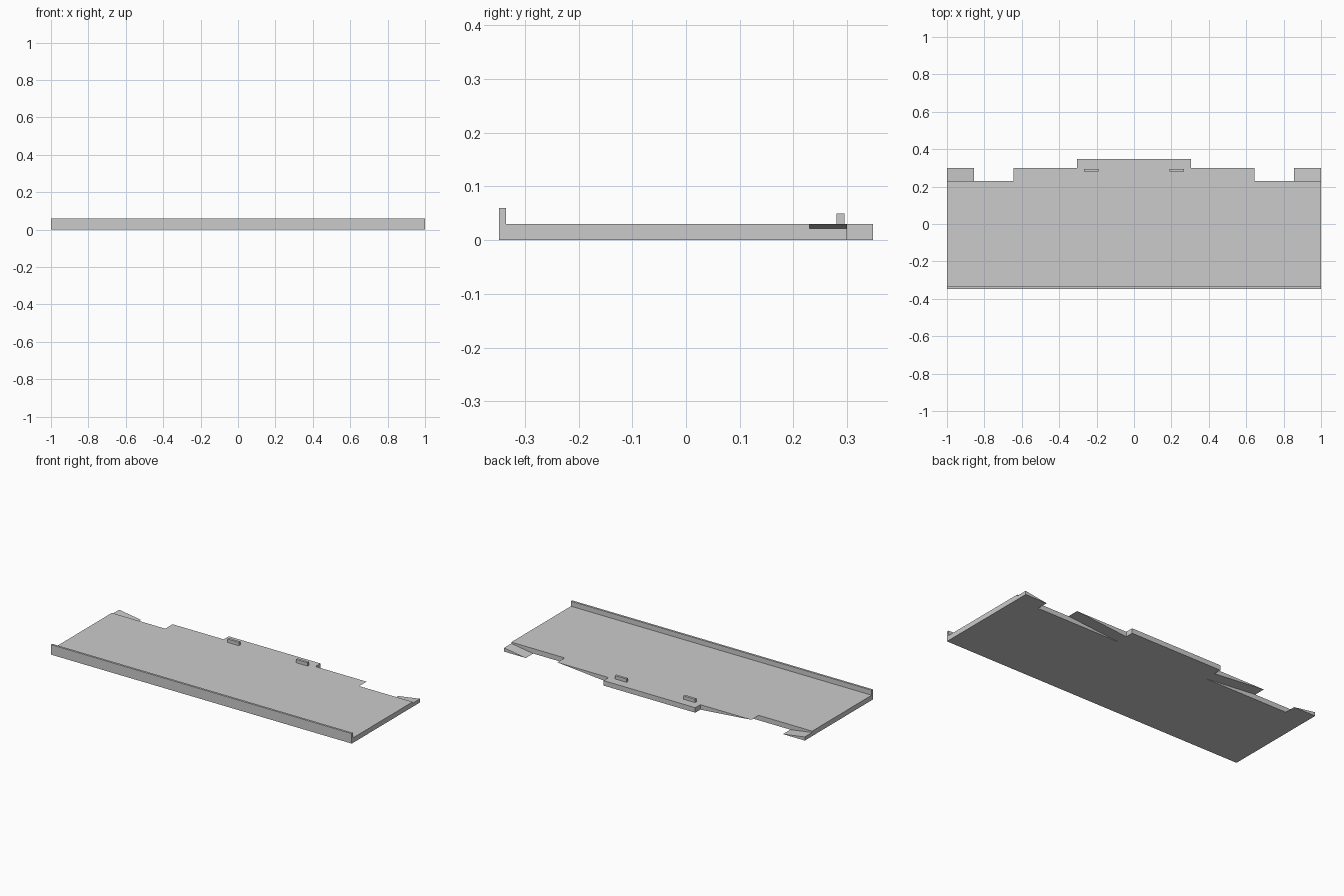
import bpy
import bmesh
from mathutils import Vector

cube = bpy.data.objects.get("Cube")
if cube:
    bpy.data.objects.remove(cube, do_unlink=True)

grey = bpy.data.materials.new("plain grey")
grey.use_nodes = True
colour = (0.6, 0.6, 0.6, 1)
grey.diffuse_color = colour
grey.node_tree.nodes["Principled BSDF"].inputs["Base Color"].default_value = colour


def prism(name, points, sweep):
    """Extrude a flat outline along the sweep vector."""
    bm = bmesh.new()
    face = bm.faces.new([bm.verts.new(p) for p in points])
    made = bmesh.ops.extrude_face_region(bm, geom=[face], use_keep_orig=True)
    moved = [v for v in made["geom"] if isinstance(v, bmesh.types.BMVert)]
    bmesh.ops.translate(bm, verts=moved, vec=Vector(sweep))
    bmesh.ops.recalc_face_normals(bm, faces=bm.faces)
    mesh = bpy.data.meshes.new(name)
    bm.to_mesh(mesh)
    bm.free()
    mesh.materials.append(grey)
    obj = bpy.data.objects.new(name, mesh)
    bpy.context.collection.objects.link(obj)
    return obj


HALF = 0.348     # half depth
EDGE = 0.23      # rear edge of the main plate
TAB = 0.30       # rear edge of the tabs
THICK = 0.03
WALL = -0.335    # inner face of the front wall

# Plate and front lip share one side profile
prism("plate_with_front_lip",
      [(-1, y, z) for y, z in ((-HALF, 0), (EDGE, 0), (EDGE, THICK),
                               (WALL, THICK), (WALL, 0.06), (-HALF, 0.06))],
      (2, 0, 0))

# Full-thickness rear tab
prism("centre_tab",
      [(-0.305, EDGE, 0), (0.305, EDGE, 0), (0.305, HALF, 0), (-0.305, HALF, 0)],
      (0, 0, THICK))

for side, name in ((1, "left"), (-1, "right")):
    # Tab flush with the top, its underside tapering to a thin outer edge
    prism(name + "_side_tab",
          [(side * x, EDGE, z) for x, z in ((0.305, 0), (0.645, THICK), (0.305, THICK))],
          (0, TAB - EDGE, 0))
    # Corner ramp flush with the base, its top falling inward
    prism(name + "_corner_ramp",
          [(side * x, EDGE, z) for x, z in ((0.855, 0), (1, 0), (1, 0.022))],
          (0, TAB - EDGE, 0))
    # Small locating peg
    prism(name + "_peg",
          [(side * x, y, THICK) for x, y in ((0.19, 0.28), (0.267, 0.28),
                                             (0.267, 0.295), (0.19, 0.295))],
          (0, 0, 0.02))
